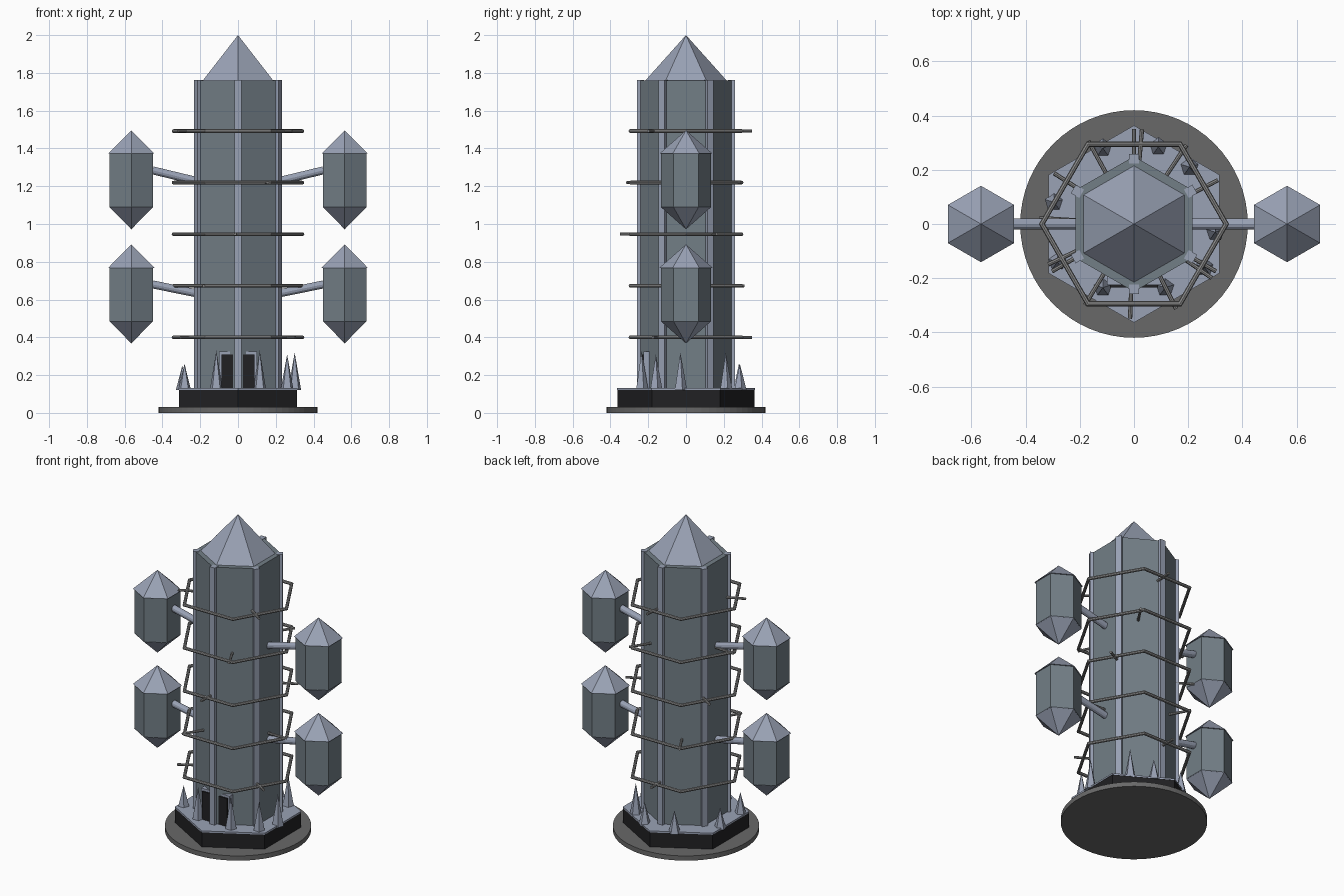
import bpy, bmesh
from math import sin, cos, pi, radians
from mathutils import Vector

if "Cube" in bpy.data.objects:
    bpy.data.objects.remove(bpy.data.objects["Cube"])


def material(name, r, g, b):
    m = bpy.data.materials.new(name)
    m.diffuse_color = (r, g, b, 1)
    m.use_nodes = True
    m.node_tree.nodes["Principled BSDF"].inputs["Base Color"].default_value = m.diffuse_color
    return m


WALL = material("wall", 0.17, 0.21, 0.24)
ROOF = material("roof", 0.32, 0.36, 0.46)
DARK = material("dark", 0.015, 0.015, 0.017)
STONE = material("stone", 0.14, 0.14, 0.14)
METAL = material("metal", 0.26, 0.26, 0.26)


def finish(name, bm, mat):
    bmesh.ops.remove_doubles(bm, verts=bm.verts, dist=1e-5)
    bmesh.ops.recalc_face_normals(bm, faces=bm.faces)
    me = bpy.data.meshes.new(name)
    bm.to_mesh(me)
    bm.free()
    me.materials.append(mat)
    ob = bpy.data.objects.new(name, me)
    bpy.context.collection.objects.link(ob)
    return ob


def lathe(name, profile, sides, mat, loc=(0, 0, 0), start=90, closed=False):
    """Spin (radius, z) points into a faceted solid, or a hoop if closed."""
    bm = bmesh.new()
    rows = []
    for r, z in profile:
        if r == 0:
            rows.append([bm.verts.new((loc[0], loc[1], loc[2] + z))])
            continue
        rows.append([bm.verts.new((loc[0] + r * cos(radians(start) + 2 * pi * i / sides),
                                   loc[1] + r * sin(radians(start) + 2 * pi * i / sides),
                                   loc[2] + z)) for i in range(sides)])
    pairs = list(zip(rows, rows[1:]))
    if closed:
        pairs.append((rows[-1], rows[0]))
    for a, b in pairs:
        for i in range(sides):
            j = (i + 1) % sides
            if len(a) == 1:
                bm.faces.new((a[0], b[j], b[i]))
            elif len(b) == 1:
                bm.faces.new((a[i], a[j], b[0]))
            else:
                bm.faces.new((a[i], a[j], b[j], b[i]))
    if not closed:
        for row in (rows[0], rows[-1]):
            if len(row) > 1:
                bm.faces.new(row)
    return finish(name, bm, mat)


def rod(name, p, q, radius, mat, sides=8):
    d = Vector(q) - Vector(p)
    ob = lathe(name, [(radius, 0), (radius, d.length)], sides, mat)
    ob.location = p
    ob.rotation_euler = d.to_track_quat('Z', 'Y').to_euler()
    return ob


def box(name, lo, hi, mat, angle=0):
    bm = bmesh.new()
    bmesh.ops.create_cube(bm, size=1)
    ob = finish(name, bm, mat)
    c = [(a + b) / 2 for a, b in zip(lo, hi)]
    ob.scale = [b - a for a, b in zip(lo, hi)]
    ob.location = (c[0] * cos(angle) - c[1] * sin(angle),
                   c[0] * sin(angle) + c[1] * cos(angle), c[2])
    ob.rotation_euler = (0, 0, angle)
    return ob


# Base disc and hexagonal plinth with its pale deck
lathe("base_disc", [(0.42, 0), (0.42, 0.03)], 64, STONE)
lathe("plinth", [(0.362, 0.03), (0.362, 0.122)], 6, DARK)
lathe("plinth_deck", [(0.364, 0.122), (0.364, 0.132)], 6, ROOF)

# Tower shaft, roof and corner pilasters
lathe("tower_shaft", [(0.25, 0.132), (0.25, 1.76)], 6, WALL)
lathe("tower_roof", [(0.215, 1.76), (0, 2.0)], 6, ROOF)
for k in range(6):
    box("corner_pilaster", (0.223, -0.018, 0.132), (0.259, 0.018, 1.762), ROOF,
        radians(30 + 60 * k))

# Front doorway, split by the front pilaster
box("door_frame", (-0.1, -0.226, 0.132), (0.1, -0.17, 0.325), ROOF)
box("door_opening", (-0.088, -0.234, 0.132), (0.088, -0.17, 0.31), DARK)

# Hexagonal hoops, each held by three rods that twist up the tower
hoop = [(0.34 + 0.011 * cos(2 * pi * i / 8), 0.01 * sin(2 * pi * i / 8)) for i in range(8)]
for k in range(5):
    z = 0.4 + 0.273 * k
    lathe("hoop_rail", hoop, 6, METAL, (0, 0, z), start=0, closed=True)
    for n in range(3):
        a = radians(-30 + 28.8 * k + 120 * n)
        rod("hoop_strut", (0.2 * cos(a), 0.2 * sin(a), z),
            (0.35 * cos(a), 0.35 * sin(a), z), 0.008, METAL)

# Hanging pods with arms, two per side
for side in (-1, 1):
    for z, inner in ((0.0, 0.628), (0.604, 1.222)):
        at = (0.565 * side, 0, z)
        lathe("pod_body", [(0.133, 0.485), (0.133, 0.772)], 6, WALL, at)
        lathe("pod_roof", [(0.141, 0.768), (0, 0.892)], 6, ROOF, at)
        lathe("pod_keel", [(0.135, 0.487), (0, 0.368)], 6, ROOF, at)
        rod("pod_arm", (0.195 * side, 0, inner), (0.452 * side, 0, z + 0.68),
            0.021, ROOF, 12)

# Pointed shards standing on the deck
for x, y, top in ((-0.115, -0.235, 0.33), (0.115, -0.235, 0.33), (0.26, -0.16, 0.31),
                  (0.3, -0.03, 0.32), (0.205, 0.21, 0.32), (0.09, 0.285, 0.26),
                  (-0.115, 0.28, 0.26), (-0.295, 0.08, 0.25), (-0.283, -0.14, 0.26)):
    lathe("shard", [(0.036, 0.12), (0, top)], 5, ROOF, (x, y, 0))
